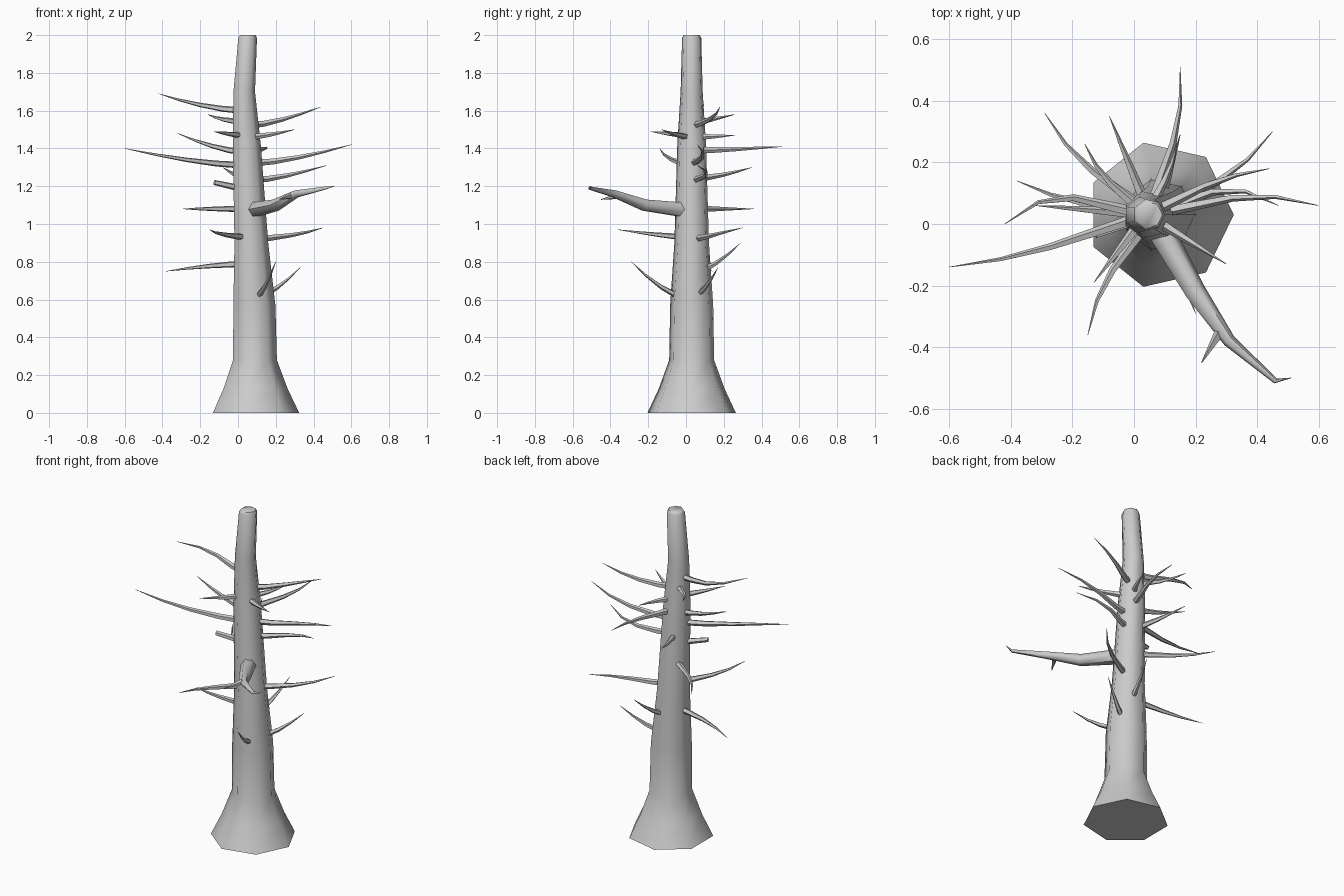
import bpy, bmesh, math
from mathutils import Vector

if "Cube" in bpy.data.objects:
    bpy.data.objects.remove(bpy.data.objects["Cube"])


def axis(z):
    """Centre line of the leaning trunk."""
    return Vector((.084 - .045 * max(0, z - .5) + .11 * max(0, z - 1.7), .03, z))


def tube(name, pts, radii, sides, flat=False):
    """Skin rings of vertices along a path; flat keeps rings horizontal."""
    bm = bmesh.new()
    pts = [Vector(p) for p in pts]
    rings = []
    for i, p in enumerate(pts):
        x, y = Vector((1, 0, 0)), Vector((0, 1, 0))
        if not flat:
            d = (pts[min(i + 1, len(pts) - 1)] - pts[max(i - 1, 0)]).normalized()
            x = d.cross(Vector((0, 0, 1))).normalized()
            y = x.cross(d)
        turn = [2 * math.pi * k / sides for k in range(sides)]
        rings.append([bm.verts.new(p + radii[i] * (x * math.cos(a) + y * math.sin(a))) for a in turn])
    for a, b in zip(rings, rings[1:]):
        for k in range(sides):
            j = (k + 1) % sides
            bm.faces.new((a[k], a[j], b[j], b[k]))
    bm.faces.new(rings[0])
    bm.faces.new(rings[-1])
    bmesh.ops.recalc_face_normals(bm, faces=bm.faces)
    me = bpy.data.meshes.new(name)
    bm.to_mesh(me)
    bm.free()
    ob = bpy.data.objects.new(name, me)
    bpy.context.collection.objects.link(ob)
    bpy.ops.object.select_all(action='DESELECT')
    ob.select_set(True)
    bpy.context.view_layer.objects.active = ob
    bpy.ops.object.shade_smooth_by_angle(angle=math.radians(60))


def branch(name, tip, root_z, bend):
    """Tapered branch from the trunk centre to a tip, bowed sideways, lifting late."""
    root = axis(root_z)
    run = Vector(tip) - root
    side = Vector((-run.y, run.x, 0)).normalized()
    pts = [root + Vector((run.x * t, run.y * t, run.z * t ** 1.6)) + side * bend * bow
           for t, bow in ((0, 0), (.25, .5), (.5, 1), (.75, .9), (1, 0))]
    tube(name, pts, [.019 * (1 - .95 * (i / 4) ** 1.4) for i in range(5)], 5)


# Trunk: seven-sided, flared foot, slight bend, softened top (height, radius)
profile = [(0, .24), (.13, .178), (.28, .122), (.57, .117), (.9, .094), (1.42, .078),
           (1.7, .06), (1.985, .052), (2, .043)]
tube("trunk", [axis(z) for z, r in profile], [r for z, r in profile], 7, flat=True)

# Bare branches: tip, height on trunk, sideways bow
branches = [
    ((-.42, 0, 1.69), 1.6, -.07), ((-.6, -.14, 1.4), 1.31, .02), ((-.32, .06, 1.48), 1.38, 0),
    ((-.38, .14, .75), .79, .02), ((-.29, .36, 1.08), 1.08, .03), ((-.16, .26, 1.58), 1.54, .02),
    ((-.08, .35, 1.3), 1.24, 0), ((.15, .51, 1.41), 1.39, -.03), ((.14, .26, 1.47), 1.46, -.01),
    ((.15, .29, .9), .74, 0), ((.44, .18, 1.62), 1.52, .02), ((.6, .06, 1.42), 1.32, .04),
    ((.47, .06, 1.31), 1.23, .06), ((.45, .3, .98), .92, -.03), ((.33, .17, .77), .61, 0),
    ((-.13, -.19, 1.49), 1.47, 0), ((.3, -.13, 1.5), 1.46, 0), ((-.15, -.36, .97), .93, -.03),
    ((.2, -.29, .8), .6, 0),
]
for n, spec in enumerate(branches):
    branch(f"branch_{n + 1:02d}", *spec)

# Large limb reaching forward with a small twig
tube("large_limb", [axis(1.07), (.2, -.22, 1.1), (.31, -.38, 1.16), (.46, -.51, 1.19), (.51, -.5, 1.2)],
     [.046, .034, .021, .009, .001], 6)
tube("limb_twig", [(.28, -.35, 1.15), (.22, -.45, 1.13)], [.018, .002], 5)

# Short broken stub on the left
tube("broken_stub", [axis(1.18), (-.125, -.035, 1.22)], [.02, .014], 5)
